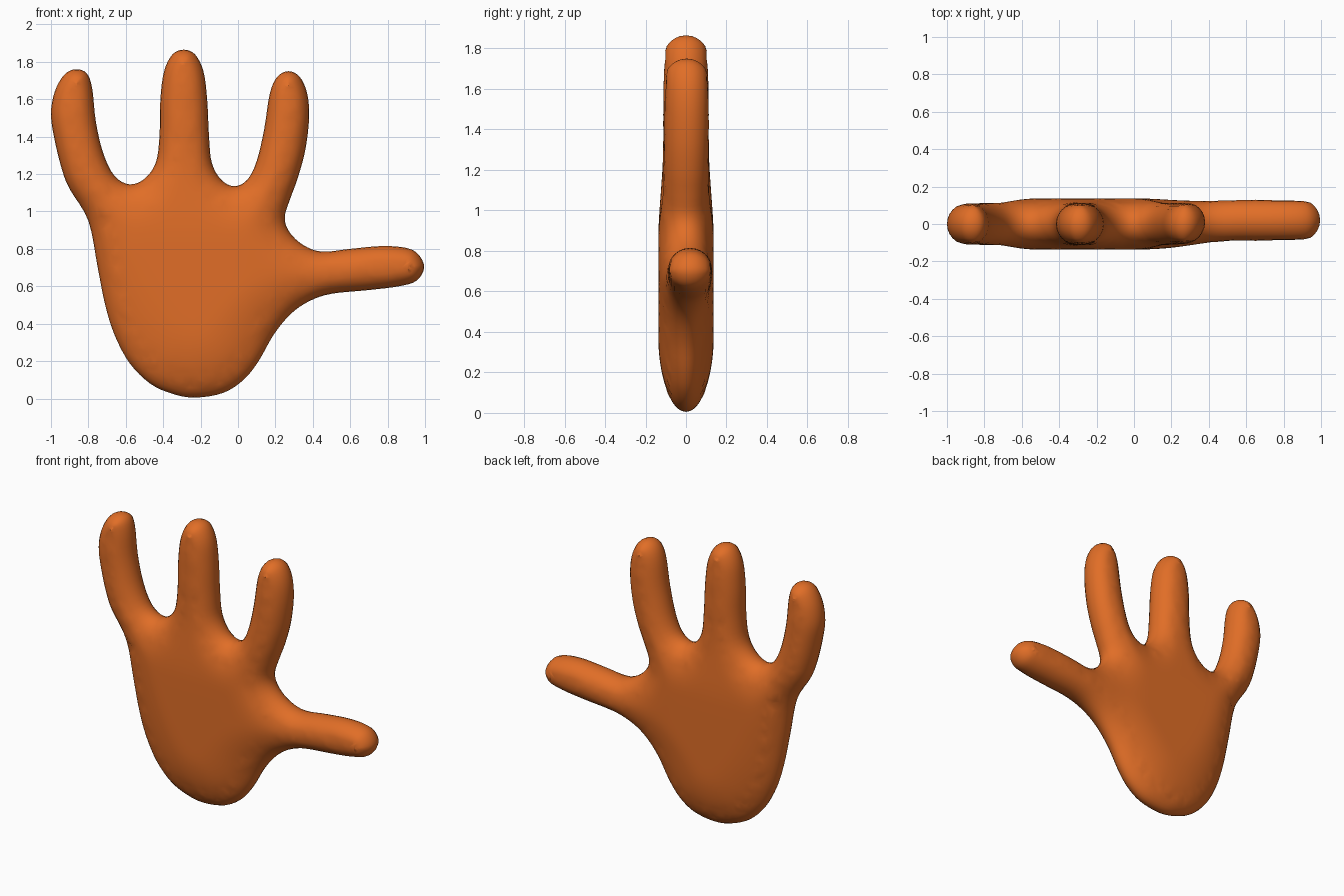
import bpy, bmesh, math
from mathutils import Vector
from mathutils.geometry import delaunay_2d_cdt
from mathutils.kdtree import KDTree

if "Cube" in bpy.data.objects:
    bpy.data.objects.remove(bpy.data.objects["Cube"])

# Hand outline in x, z, counter-clockwise from the heel of the palm
PROFILE = [
    (-.23, .005), (-.08, .03), (.03, .10), (.11, .20), (.19, .34), (.28, .45), (.38, .52),
    (.50, .56), (.70, .58), (.86, .60), (.955, .63), (.995, .70), (.965, .77), (.90, .805),
    (.77, .815), (.60, .80), (.45, .785), (.35, .82), (.275, .89), (.25, .97),
    (.28, 1.07), (.32, 1.18), (.36, 1.33), (.38, 1.50), (.37, 1.63), (.33, 1.72),
    (.27, 1.75), (.21, 1.72), (.17, 1.63), (.14, 1.44), (.10, 1.27), (.05, 1.17),
    (-.02, 1.135), (-.09, 1.17), (-.14, 1.26), (-.155, 1.40), (-.165, 1.60), (-.185, 1.75),
    (-.23, 1.84), (-.29, 1.865), (-.35, 1.84), (-.395, 1.75), (-.415, 1.60), (-.42, 1.40),
    (-.44, 1.26), (-.50, 1.175), (-.58, 1.145), (-.66, 1.19), (-.72, 1.31), (-.76, 1.48),
    (-.78, 1.66), (-.81, 1.74), (-.87, 1.76), (-.93, 1.73), (-.98, 1.64), (-1, 1.52),
    (-.98, 1.38), (-.94, 1.22), (-.90, 1.12), (-.80, .95), (-.75, .70), (-.71, .50),
    (-.66, .34), (-.58, .19), (-.47, .08), (-.35, .025)]


def spline(points, steps):
    """Closed smooth curve through the points."""
    p = [Vector(q) for q in points]
    n, out = len(p), []
    for i in range(n):
        a, b, c, d = p[i - 1], p[i], p[(i + 1) % n], p[(i + 2) % n]
        for s in range(steps):
            t = s / steps
            out.append(0.5 * (2 * b + (c - a) * t + (2 * a - 5 * b + 4 * c - d) * t * t
                              + (3 * b - a - 3 * c + d) * t ** 3))
    return out


def ramp(v, lo, hi):
    t = min(1, max(0, (v - lo) / (hi - lo)))
    return t * t * (3 - 2 * t)


outline = spline(PROFILE, 4)
dense = spline(PROFILE, 40)
tree = KDTree(len(dense))
for i, p in enumerate(dense):
    tree.insert((p.x, p.y, 0), i)
tree.balance()


def edge_distance(x, z):
    return tree.find((x, z, 0))[2]


def half_depth(x, z, d):
    """Round fingers that swell into a broader, flatter palm."""
    palm = (1 - ramp(z, .85, 1.3)) * (1 - ramp(x, .0, .5))
    low_radius = .37 - .13 * ramp(z, .2, .9)
    radius = .118 + (low_radius - .118) * palm
    depth = .114 + .023 * palm
    k = 1 - min(d / radius, 1)
    return depth * math.sqrt(max(0, 1 - k * k))


def centre_y(x):
    return .02 * ramp(x, .15, .6)      # thumb sits slightly back


# Plan points: outline, rings just inside it, and a regular filling
points = list(outline)
n = len(outline)
for offset in (.004, .014, .03, .052, .076):
    for i, p in enumerate(outline):
        t = (outline[(i + 1) % n] - outline[i - 1]).normalized()
        q = p + Vector((-t.y, t.x)) * offset
        if edge_distance(q.x, q.y) > offset * .95:
            points.append(q)
STEP = .025
for i in range(int(2 / STEP) + 1):
    for j in range(int(1.9 / STEP) + 1):
        q = Vector((-1 + (i + .5 * (j % 2)) * STEP, j * STEP))
        if edge_distance(q.x, q.y) > .092:
            points.append(q)
edges = [(i, (i + 1) % n) for i in range(n)]
flat, _, tris, *_ = delaunay_2d_cdt(points, edges, [], 1, 1e-5)

# Front and back shells share the outline
bm = bmesh.new()
for side in (-1, 1):
    shell, inner = [], []
    for p in flat:
        d = edge_distance(p.x, p.y)
        h = half_depth(p.x, p.y, d) if d > .0025 else 0
        v = bm.verts.new((p.x, centre_y(p.x) + side * h, p.y))
        shell.append(v)
        if d > .06:
            inner.append(v)
    for f in tris:
        loop = [shell[i] for i in f]
        bm.faces.new(loop if side < 0 else loop[::-1])
    for _ in range(5):
        bmesh.ops.smooth_vert(bm, verts=inner, factor=.5, use_axis_y=True)
bmesh.ops.remove_doubles(bm, verts=bm.verts[:], dist=1e-4)
loose = [v for v in bm.verts if not v.link_faces]
bmesh.ops.delete(bm, geom=loose, context='VERTS')
bmesh.ops.recalc_face_normals(bm, faces=bm.faces[:])
for f in bm.faces:
    f.smooth = True

mesh = bpy.data.meshes.new("hand")
bm.to_mesh(mesh)
bm.free()
hand = bpy.data.objects.new("hand", mesh)
bpy.context.collection.objects.link(hand)

# Orange skin
orange = bpy.data.materials.new("orange")
orange.diffuse_color = (.75, .155, .02, 1)
orange.use_nodes = True
orange.node_tree.nodes["Principled BSDF"].inputs["Base Color"].default_value = orange.diffuse_color
mesh.materials.append(orange)
